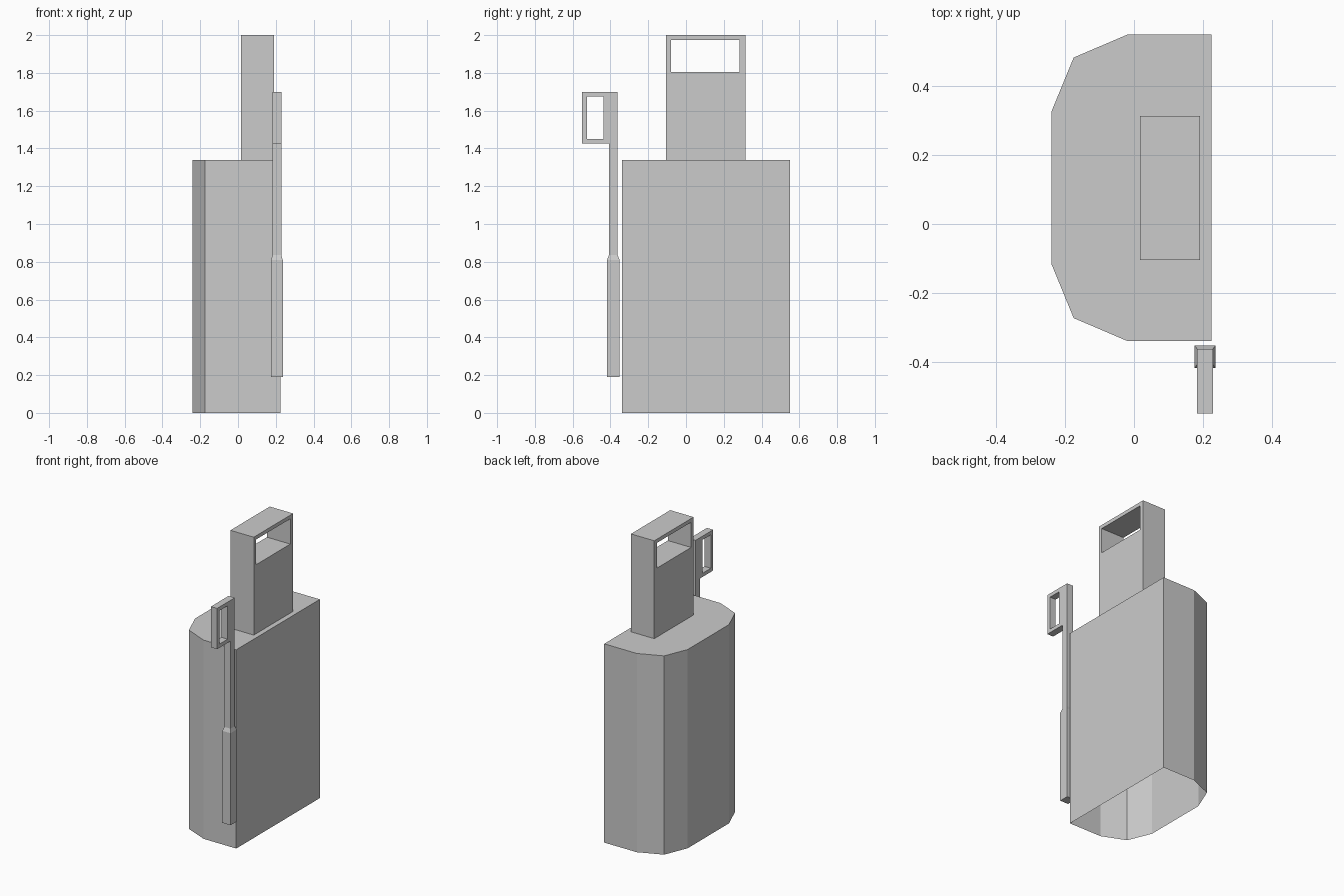
import bpy

if "Cube" in bpy.data.objects:
    bpy.data.objects.remove(bpy.data.objects["Cube"])


def make(name, verts, faces):
    mesh = bpy.data.meshes.new(name)
    mesh.from_pydata(verts, [], faces)
    obj = bpy.data.objects.new(name, mesh)
    bpy.context.collection.objects.link(obj)
    return obj


def loft(name, rings, bottom=True, top=True):
    """Skin a stack of equal, counter-clockwise rings."""
    n = len(rings[0])
    verts = [v for ring in rings for v in ring]
    faces = []
    for k in range(len(rings) - 1):
        for i in range(n):
            j = (i + 1) % n
            faces.append((k * n + i, k * n + j, (k + 1) * n + j, (k + 1) * n + i))
    if bottom:
        faces.append(tuple(reversed(range(n))))
    if top:
        faces.append(tuple(range((len(rings) - 1) * n, len(rings) * n)))
    return make(name, verts, faces)


def rect(a0, a1, b0, b1):
    return [(a0, b0), (a1, b0), (a1, b1), (a0, b1)]


def frame(name, x0, x1, outer, inner, open_bottom=False):
    """Block in the y-z plane with a rectangular hole running along x."""
    verts = [(x, y, z) for x in (x0, x1) for loop in (outer, inner) for y, z in loop]
    faces = []
    for i in range(4):
        j = (i + 1) % 4
        faces.append((8 + i, 8 + j, 12 + j, 12 + i))     # right side
        faces.append((j, i, 4 + i, 4 + j))               # left side
        faces.append((4 + j, 4 + i, 12 + i, 12 + j))     # hole lining
        if not (open_bottom and i == 0):
            faces.append((i, j, 8 + j, 8 + i))           # outer wall
    return make(name, verts, faces)


# Body: half outline mirrored about its middle, open underneath
MID = 0.105
half = [(0.225, 0.445), (-0.018, 0.445), (-0.175, 0.378), (-0.24, 0.22)]
outline = [(x, MID + d) for x, d in half] + [(x, MID - d) for x, d in reversed(half)]
loft("body_shell", [[(x, y, z) for x, y in outline] for z in (0, 1.34)], bottom=False)

# Carrying handle on top
frame("top_handle", 0.017, 0.191, rect(-0.105, 0.314, 1.34, 2.0),
      rect(-0.079, 0.284, 1.805, 1.975), open_bottom=True)

# Side rod: thick grip, short taper, thin shaft
CX, CY = 0.206, -0.385
sections = [(0.19, 0.031, 0.033), (0.81, 0.031, 0.033), (0.835, 0.023, 0.023), (1.425, 0.023, 0.023)]
loft("side_rod", [[(x, y, z) for x, y in rect(CX - hx, CX + hx, CY - hy, CY + hy)]
                  for z, hx, hy in sections], top=False)

# Looped end of the rod
frame("rod_loop", CX - 0.023, CX + 0.023, rect(-0.55, -0.362, 1.425, 1.70),
      rect(-0.525, -0.438, 1.45, 1.675))
